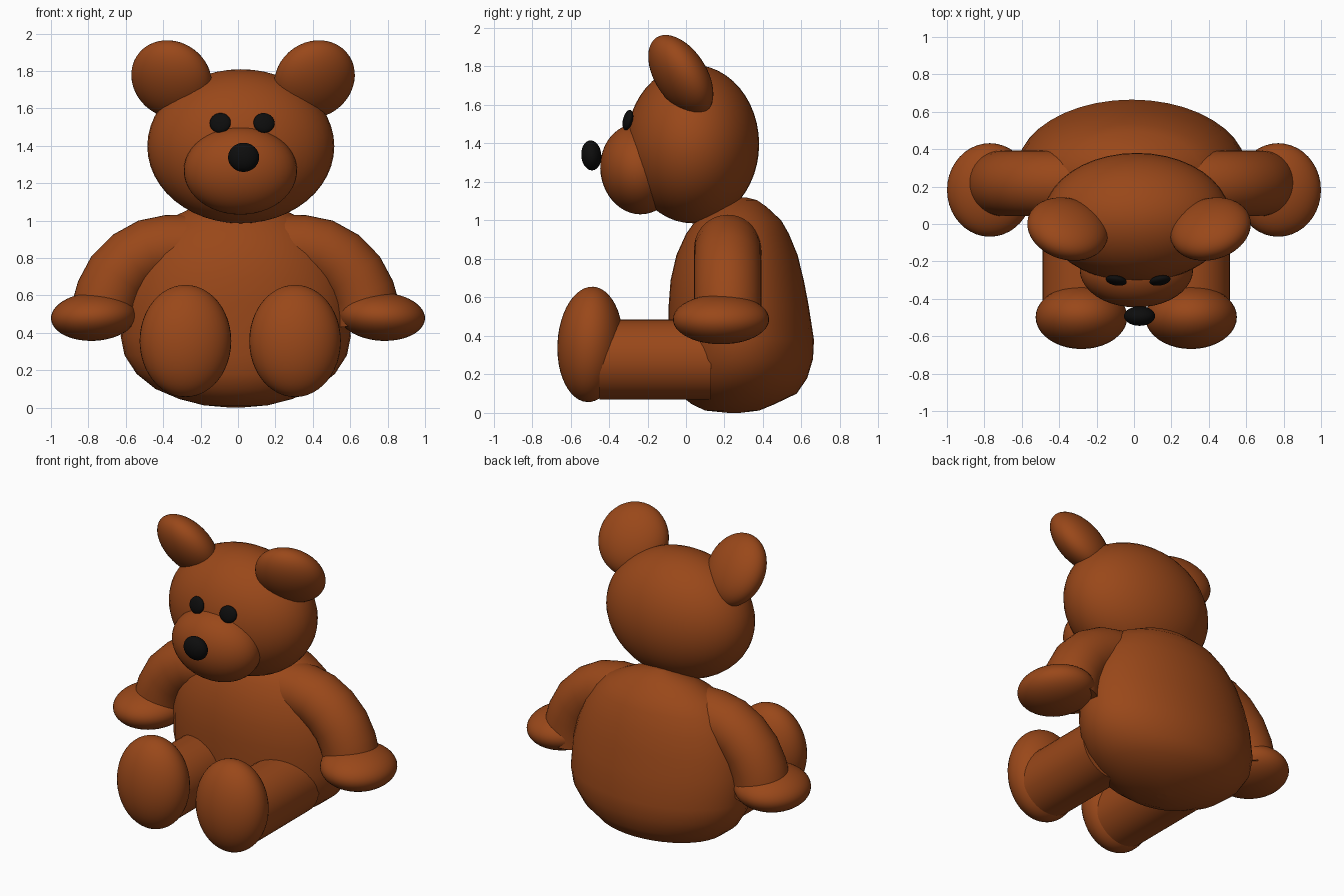
import bpy, bmesh
from math import cos, sin, pi, radians
from mathutils import Vector, Euler, Matrix

if "Cube" in bpy.data.objects:
    bpy.data.objects.remove(bpy.data.objects["Cube"])


def material(name, color):
    m = bpy.data.materials.new(name)
    m.diffuse_color = color
    m.use_nodes = True
    m.node_tree.nodes["Principled BSDF"].inputs["Base Color"].default_value = m.diffuse_color
    return m


FUR = material("brown_fur", (0.32, 0.064, 0.010, 1))
BLACK = material("black", (0.004, 0.004, 0.004, 1))


def finish(name, bm, mat):
    bmesh.ops.recalc_face_normals(bm, faces=bm.faces[:])
    for f in bm.faces:
        f.smooth = len(f.verts) <= 4
    me = bpy.data.meshes.new(name)
    bm.to_mesh(me)
    bm.free()
    me.materials.append(mat)
    ob = bpy.data.objects.new(name, me)
    bpy.context.collection.objects.link(ob)
    return ob


def ellipsoid(name, center, radii, rot=(0, 0, 0), mat=FUR):
    bm = bmesh.new()
    bmesh.ops.create_uvsphere(bm, u_segments=40, v_segments=24, radius=1)
    r = Euler([radians(a) for a in rot]).to_matrix().to_4x4()
    bm.transform(Matrix.Translation(center) @ r @ Matrix.Diagonal((*radii, 1)))
    return finish(name, bm, mat)


def loft(name, rings, n=40):
    """Skin elliptical rings, each given as (center, u axis, v axis)."""
    bm = bmesh.new()
    loops = [[bm.verts.new(Vector(c) + Vector(u) * cos(2 * pi * i / n) + Vector(v) * sin(2 * pi * i / n))
              for i in range(n)] for c, u, v in rings]
    for a, b in zip(loops, loops[1:]):
        for i in range(n):
            j = (i + 1) % n
            bm.faces.new((a[i], a[j], b[j], b[i]))
    bm.faces.new(loops[0])
    bm.faces.new(loops[-1])
    return finish(name, bm, FUR)


# Pear-shaped body: z, front y, back y, half width
profile = [
    (0.000, 0.22, 0.28, 0.03), (0.012, 0.10, 0.38, 0.17), (0.045, 0.03, 0.46, 0.30),
    (0.10, -0.04, 0.575, 0.43), (0.18, -0.075, 0.63, 0.53), (0.28, -0.085, 0.66, 0.595),
    (0.38, -0.09, 0.665, 0.615), (0.56, -0.09, 0.637, 0.61), (0.69, -0.08, 0.612, 0.58),
    (0.82, -0.05, 0.58, 0.53), (0.93, 0.0, 0.535, 0.455), (1.00, 0.05, 0.495, 0.375),
    (1.07, 0.14, 0.42, 0.23), (1.105, 0.21, 0.37, 0.12), (1.12, 0.27, 0.31, 0.03),
]
loft("body", [((-0.012, (a + b) / 2, z), (w, 0, 0), (0, (b - a) / 2, 0)) for z, a, b, w in profile])

# Head, snout and nose
ellipsoid("head", (0.015, 0.035, 1.397), (0.50, 0.345, 0.412))
ellipsoid("snout", (0.013, -0.245, 1.267), (0.303, 0.20, 0.236), (8, 0, 0))
ellipsoid("nose", (0.03, -0.492, 1.338), (0.083, 0.052, 0.078), (5, 0, 0), BLACK)

arm_path = [(0.22, 0.855), (0.36, 0.855), (0.46, 0.835), (0.55, 0.785),
            (0.63, 0.705), (0.68, 0.61), (0.705, 0.52), (0.71, 0.44)]

for side, s in (("left", -1), ("right", 1)):
    # Eyes and ears
    ellipsoid(side + "_eye", (0.022 + s * 0.117, -0.302, 1.522), (0.057, 0.024, 0.054),
              (-14, 0, s * 10), BLACK)
    ellipsoid(side + "_ear", (0.027 + s * 0.382, -0.027, 1.755), (0.220, 0.127, 0.233),
              (32, 0, s * 17))

    # Bent arm with a paw
    pts = [Vector((s * x - 0.013, 0.217, z)) for x, z in arm_path]
    rings = []
    for i, p in enumerate(pts):
        t = (pts[min(i + 1, len(pts) - 1)] - pts[max(i - 1, 0)]).normalized()
        rings.append((p, Vector((-t.z, 0, t.x)) * 0.175, (0, 0.175, 0)))
    loft(side + "_arm", rings)
    ellipsoid(side + "_paw", (s * 0.771, 0.182, 0.486), (0.229, 0.25, 0.129), (0, s * 3, 0))

    # Straight leg with an upright foot
    x = 0.012 + s * 0.293
    loft(side + "_leg", [((x, y, 0.277), (0.208, 0, 0), (0, 0, 0.208)) for y in (-0.45, -0.15, 0.13)])
    ellipsoid(side + "_foot", (x, -0.498, 0.356), (0.245, 0.17, 0.30), (-3, 0, 0))
